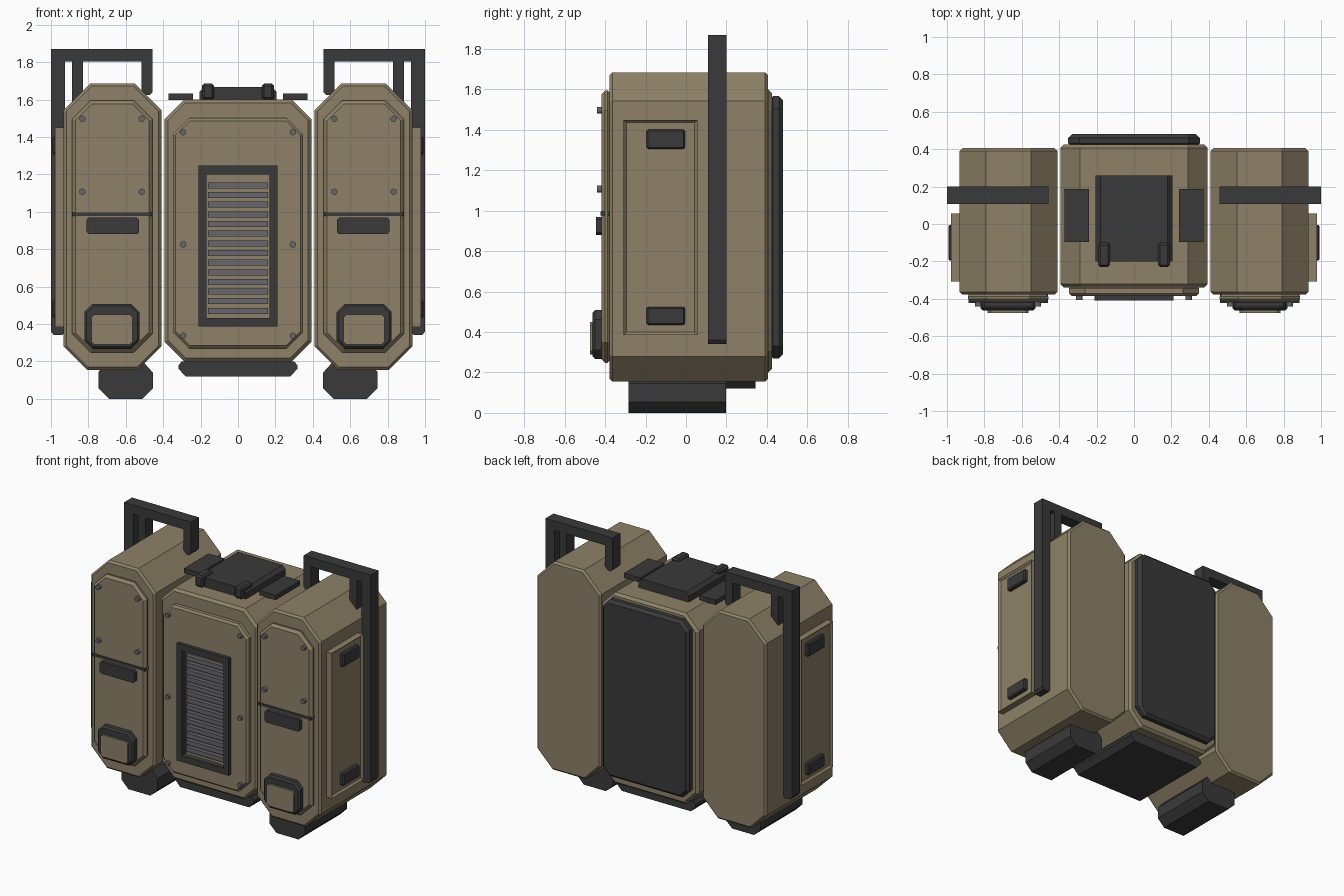
import bpy, bmesh, math
from mathutils import Matrix, Vector

cube = bpy.data.objects.get("Cube")
if cube:
    bpy.data.objects.remove(cube, do_unlink=True)


def material(name, rgb):
    m = bpy.data.materials.new(name)
    m.use_nodes = True
    m.diffuse_color = (*rgb, 1)
    m.node_tree.nodes["Principled BSDF"].inputs["Base Color"].default_value = (*rgb, 1)
    return m


TAN = material("tan paint", (0.27, 0.222, 0.137))
DARK = material("dark rubber", (0.042, 0.042, 0.042))
STEEL = material("grey steel", (0.135, 0.132, 0.145))


def finish(name, bm, mat, bevel=0, mirror=False):
    bmesh.ops.recalc_face_normals(bm, faces=bm.faces)
    mesh = bpy.data.meshes.new(name)
    bm.to_mesh(mesh)
    bm.free()
    mesh.materials.append(mat)
    ob = bpy.data.objects.new(name, mesh)
    bpy.context.collection.objects.link(ob)
    if bevel:
        mod = ob.modifiers.new("Bevel", "BEVEL")
        mod.width, mod.segments, mod.limit_method = bevel, 1, "ANGLE"
        mod.angle_limit = math.radians(50)
    if mirror:
        ob.modifiers.new("Mirror", "MIRROR")
    return ob


def chamfered(a0, a1, z0, z1, c=0, bottom=None):
    """Rectangle outline with cut corners."""
    b = c if bottom is None else bottom
    pts = [(a0 + b, z0), (a1 - b, z0), (a1, z0 + b), (a1, z1 - c),
           (a1 - c, z1), (a0 + c, z1), (a0, z1 - c), (a0, z0 + b)]
    return [p for i, p in enumerate(pts) if p != pts[i - 1]]


def prism(name, outline, lo, hi, mat, axis="Y", bevel=0, mirror=False):
    """Extrude an outline from lo to hi along the Y or X axis."""
    bm = bmesh.new()
    place = (lambda a, z, d: (a, d, z)) if axis == "Y" else (lambda a, z, d: (d, a, z))
    face = bm.faces.new([bm.verts.new(place(a, z, lo)) for a, z in outline])
    new = bmesh.ops.extrude_face_region(bm, geom=[face])["geom"]
    bmesh.ops.translate(bm, vec=place(0, 0, hi - lo),
                        verts=[v for v in new if isinstance(v, bmesh.types.BMVert)])
    return finish(name, bm, mat, bevel, mirror)


def box(name, x, y, z, mat, bevel=0, mirror=False):
    return prism(name, chamfered(*x, *z), *y, mat, "Y", bevel, mirror)


def bolts(name, spots, y, mirror=True):
    bm = bmesh.new()
    turn = Matrix.Rotation(math.pi / 2, 4, "X")
    for x, z in spots:
        bmesh.ops.create_cone(bm, cap_ends=True, segments=12, radius1=0.017, radius2=0.017,
                              depth=0.04, matrix=Matrix.Translation((x, y, z)) @ turn)
    return finish(name, bm, STEEL, 0, mirror)


# Central body and front panel
prism("center_body", chamfered(-0.393, 0.393, 0.2, 1.6, 0.105), -0.34, 0.425, TAN, bevel=0.018)
panel = prism("center_panel", chamfered(-0.348, 0.348, 0.27, 1.5, 0.085), -0.385, -0.33, TAN, bevel=0.014)
cutter = box("vent_cutter", (-0.17, 0.17), (-0.5, -0.345), (0.433, 1.2), TAN)
cutter.hide_render = True
cutter.hide_set(True)
cut = panel.modifiers.new("Vent", "BOOLEAN")
cut.object, cut.operation, cut.solver = cutter, "DIFFERENCE", "EXACT"
bolts("center_bolts", [(0.293, z) for z in (0.337, 0.825, 1.425)], -0.385)

# Vent frame and slats
box("vent_frame_side", (0.168, 0.212), (-0.41, -0.36), (0.387, 1.246), DARK, mirror=True)
for label, z in (("top", (1.2, 1.246)), ("bottom", (0.387, 0.433))):
    box("vent_frame_" + label, (-0.17, 0.17), (-0.41, -0.36), z, DARK)
for i in range(14):
    z = 0.47 + i * 0.0516
    box("vent_slat", (-0.16, 0.16), (-0.375, -0.34), (z - 0.016, z + 0.016), STEEL)

# Back pad and base under the central body
prism("back_pad", chamfered(-0.352, 0.352, 0.27, 1.567, 0.06), 0.41, 0.48, DARK, bevel=0.02)
prism("center_base", [(-0.28, 0.12), (0.28, 0.12), (0.318, 0.16), (0.318, 0.18),
                      (0.3, 0.2), (-0.3, 0.2), (-0.318, 0.18), (-0.318, 0.16)],
      -0.27, 0.345, DARK)

# Top hatch with clips and side plates
prism("hatch", chamfered(-0.205, 0.205, 1.59, 1.668, 0.025, 0), -0.2, 0.26, DARK)
box("hatch_clip", (0.128, 0.192), (-0.23, -0.1), (1.6, 1.685), DARK, 0.012, True)
box("top_plate", (0.24, 0.372), (-0.095, 0.188), (1.597, 1.632), DARK, mirror=True)

# Side pods, modelled on the left and mirrored
prism("pod_body", chamfered(0.41, 0.932, 0.155, 1.685, 0.142, 0.125), -0.378, 0.405, TAN,
      bevel=0.014, mirror=True)
prism("pod_panel", chamfered(0.458, 0.888, 0.248, 1.595, 0.1), -0.418, -0.37, TAN,
      bevel=0.018, mirror=True)
box("pod_seam", (0.46, 0.886), (-0.423, -0.37), (0.977, 0.996), DARK, mirror=True)
bolts("pod_bolts", [(x, z) for x in (0.515, 0.832) for z in (1.107, 1.497)], -0.42)
prism("pod_latch", chamfered(0.528, 0.81, 0.88, 0.968, 0.012), -0.445, -0.4, DARK, mirror=True)
prism("lamp_housing", chamfered(0.526, 0.822, 0.267, 0.508, 0.045), -0.462, -0.4, DARK,
      bevel=0.012, mirror=True)
prism("lamp_cover", chamfered(0.563, 0.783, 0.29, 0.45, 0.015), -0.476, -0.45, TAN, mirror=True)

# Outer side doors with a raised rim and two clasps
door = prism("side_door", chamfered(-0.308, 0.057, 0.385, 1.45), 0.92, 0.978, TAN, "X", mirror=True)
bm = bmesh.new()
bm.from_mesh(door.data)
bm.faces.ensure_lookup_table()
outer = max(bm.faces, key=lambda f: f.calc_center_median().x)
bmesh.ops.inset_region(bm, faces=[outer], thickness=0.02)
bmesh.ops.translate(bm, vec=Vector((-0.015, 0, 0)), verts=outer.verts)
bm.to_mesh(door.data)
bm.free()
for label, z in (("upper", (1.305, 1.402)), ("lower", (0.435, 0.525))):
    box("clasp_" + label, (0.95, 0.993), (-0.195, -0.005), z, DARK, 0.008, True)

# Carry handles
HANDLE_Y = (0.108, 0.2)
prism("handle_post", [(0.925, 0.36), (0.94, 0.34), (0.985, 0.34), (1, 0.36), (1, 1.87), (0.925, 1.87)],
      *HANDLE_Y, DARK, mirror=True)
box("handle_bar", (0.457, 0.93), HANDLE_Y, (1.802, 1.87), DARK, mirror=True)
prism("handle_inner_post", chamfered(0.457, 0.517, 1.625, 1.81, 0, 0.015), *HANDLE_Y, DARK, mirror=True)
box("handle_brace", (0.828, 0.888), HANDLE_Y, (1.59, 1.81), DARK, mirror=True)

# Feet
prism("foot", [(0.455, 0.055), (0.512, 0), (0.69, 0), (0.745, 0.055), (0.745, 0.145),
               (0.7, 0.19), (0.5, 0.19), (0.455, 0.14)], -0.285, 0.198, DARK, mirror=True)
